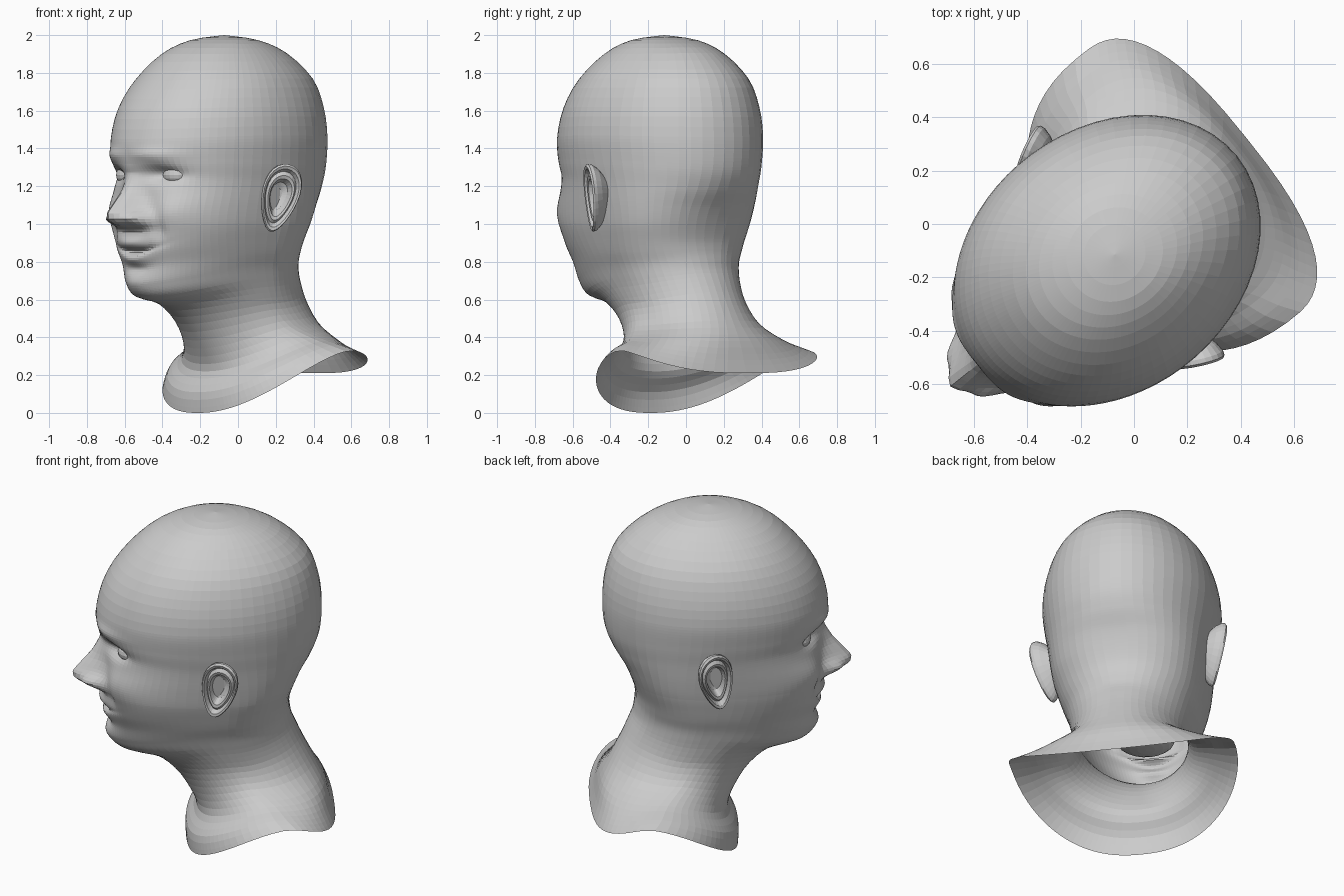
import bpy, bmesh, math
from mathutils import Vector

if "Cube" in bpy.data.objects:
    bpy.data.objects.remove(bpy.data.objects["Cube"])

# Head frame: local u = towards the nose, v = towards the left ear, turned into the world
FU, SV, OFF = (-0.78, -0.626), (0.626, -0.78), 0.044


def world(u, v, z):
    v += OFF * min(1, max(.3, z))        # neck leans slightly
    u *= 0.985 if u > 0 else 1
    return Vector((FU[0] * u + SV[0] * v, FU[1] * u + SV[1] * v, z))


def finish(bm, name):
    bmesh.ops.recalc_face_normals(bm, faces=bm.faces)
    me = bpy.data.meshes.new(name)
    bm.to_mesh(me)
    bm.free()
    ob = bpy.data.objects.new(name, me)
    bpy.context.collection.objects.link(ob)
    return ob


def bridge(bm, rings):
    n = len(rings[0])
    for a, b in zip(rings, rings[1:]):
        for i in range(n):
            j = (i + 1) % n
            bm.faces.new((a[i], a[j], b[j], b[i]))


def lerp_table(tab, x):
    for (x0, y0), (x1, y1) in zip(tab, tab[1:]):
        if x0 <= x <= x1:
            return y0 + (y1 - y0) * (x - x0) / (x1 - x0)
    return 0.0


# Control rings: front u, front z, side u, half width, side z, back u, back z
RINGS = [
    (.13, 2.0, .13, .0, 2.0, .13, 2.0),
    (.32, 1.973, .13, .17, 1.973, -.06, 1.973),
    (.49, 1.90, .14, .29, 1.90, -.23, 1.905),
    (.64, 1.76, .16, .41, 1.77, -.38, 1.77),
    (.745, 1.61, .17, .47, 1.62, -.44, 1.62),
    (.795, 1.45, .17, .49, 1.47, -.46, 1.46),
    (.79, 1.33, .16, .475, 1.33, -.45, 1.30),
    (.76, 1.24, .14, .455, 1.22, -.41, 1.19),
    (.755, 1.10, .12, .437, 1.10, -.35, 1.09),
    (.765, .97, .11, .42, 1.0, -.31, 1.0),
    (.76, .87, .11, .40, .92, -.285, .92),
    (.735, .78, .11, .38, .85, -.28, .86),
    (.725, .68, .10, .355, .78, -.285, .81),
    (.67, .61, .08, .34, .72, -.295, .76),
    (.50, .57, .05, .325, .64, -.32, .70),
    (.37, .47, .0, .32, .55, -.36, .61),
    (.28, .34, -.06, .36, .46, -.42, .49),
    (.235, .22, -.15, .46, .395, -.475, .38),
    (.29, .11, -.20, .56, .36, -.505, .28),
    (.29, .0, -.25, .633, .33, -.53, .21),
]


def spline(k, t):
    p = [RINGS[min(max(k + d, 0), len(RINGS) - 1)] for d in (-1, 0, 1, 2)]
    return [0.5 * (2 * b + (c - a) * t + (2 * a - 5 * b + 4 * c - d) * t * t
                   + (3 * b - a - 3 * c + d) * t ** 3) for a, b, c, d in zip(*p)]


# Facial relief: amount, centre v, centre z, spread v, spread z (mirrored)
BUMPS = [
    (.018, .17, 1.365, .12, .035),   # brow
    (-.055, .19, 1.262, .085, .04),  # eye socket
    (.035, .27, 1.07, .10, .09),     # cheekbone
    (.05, .105, 1.03, .04, .035),    # nostril wing
    (-.015, .19, .96, .035, .06),    # smile fold
]
MOUTH = [
    (.018, .90, .11, .028),          # upper lip
    (-.035, .855, .13, .016),        # mouth slit
    (.016, .812, .10, .025),         # lower lip
    (-.015, .76, .09, .025),         # chin crease
    (.018, .68, .10, .05),           # chin
]
NOSE = [(.965, 0), (.985, .05), (1.0, .12), (1.02, .165), (1.06, .175),
        (1.12, .125), (1.18, .07), (1.27, .008), (1.32, 0)]
NOSE_W = [(.95, .11), (1.03, .10), (1.15, .07), (1.33, .06)]


def gauss(d, s):
    return math.exp(-(d / s) ** 2)


def relief(v, z):
    if z > 1.5 or z < .55:
        return 0
    d = sum(a * gauss(abs(v) - cv, sv) * gauss(z - cz, sz) for a, cv, cz, sv, sz in BUMPS)
    zm = z - 0.9 * v * v
    d += sum(a * gauss(v, sv) * gauss(zm - cz, sz) for a, cz, sv, sz in MOUTH)
    h = lerp_table(NOSE, z)
    if h:
        d += h * math.exp(-(abs(v) / lerp_table(NOSE_W, z)) ** 2)
    return d


SEG = 80


def head_ring(r):
    uf, zf, us, w, zs, ub, zb = r
    pts = []
    for i in range(SEG):
        t = -math.pi + 2 * math.pi * i / SEG
        th = t - 0.58 * math.sin(t)      # denser columns on the face
        c, s = math.cos(th), math.sin(th)
        n = 2 + (.55 if c > 0 else .35) * gauss(zs - 1.03, .19)
        n += (.3 if c > 0 else .6) * gauss(zs - .33, .08)
        cu, sv = abs(c) ** (2 / n), math.copysign(abs(s) ** (2 / n), s)
        ue, ze = (uf, zf) if c > 0 else (ub, zb)
        u, v = us + (ue - us) * cu, w * sv
        z = zs + (ze - zs) * abs(c) ** 1.4
        if c > 0:
            u += relief(v, z) * min(1, c * 2.5)
        pts.append(world(u, v, z))
    return pts


# Head, neck and open shoulder rim in one skin
bm = bmesh.new()
rings = []
for k in range(len(RINGS) - 1):
    steps = 9 if 5 <= k <= 12 else 3
    for j in range(steps):
        if k + j:
            rings.append([bm.verts.new(p) for p in head_ring(spline(k, j / steps))])
rings.append([bm.verts.new(p) for p in head_ring(RINGS[-1])])
bridge(bm, rings)
pole = bm.verts.new(world(.13, 0, 2.0))
for i in range(SEG):
    bm.faces.new((pole, rings[0][i], rings[0][(i + 1) % SEG]))
finish(bm, "head")

# Ears: a dished shell with a rolled rim and an inner ridge, lobe leaning inwards
EAR = [(.5, -.08), (.84, -.035), (.98, -.005), (1.0, .012), (.95, .022), (.86, .018),
       (.76, -.004), (.66, .010), (.56, .006), (.42, -.03), (.2, -.045)]
for side, name in ((1, "left_ear"), (-1, "right_ear")):
    bm = bmesh.new()
    C, L = Vector((.14, .478, 1.14)), Vector((-.16, .22, .965))
    W, N = Vector((-.90, .40, -.2)), Vector((.42, .88, -.2))
    rings = []
    for sc, dep in EAR:
        ring = []
        for i in range(28):
            t = 2 * math.pi * i / 28
            s = math.sin(t)
            p = C + W * (math.cos(t) * .10 * (1 + .28 * s) * sc) + L * (s * .185 * sc) + N * dep
            ring.append(bm.verts.new(world(p.x, side * p.y, p.z)))
        rings.append(ring)
    bridge(bm, rings)
    bm.faces.new(rings[-1])
    finish(bm, name)


def ball(name, u, v, z, radii, seg):
    bm = bmesh.new()
    bmesh.ops.create_uvsphere(bm, u_segments=seg, v_segments=seg // 2, radius=1)
    for vert in bm.verts:
        a = vert.co
        vert.co = world(u + a.x * radii[0], v + a.y * radii[1], z + a.z * radii[2])
    return finish(bm, name)


# Eyeballs and the mouth pocket seen from below
for side, name in ((1, "left_eye"), (-1, "right_eye")):
    ball(name, .612, side * .195, 1.26, (.08, .085, .06), 20)
ball("mouth_pocket", .53, 0, .86, (.15, .16, .06), 20)
